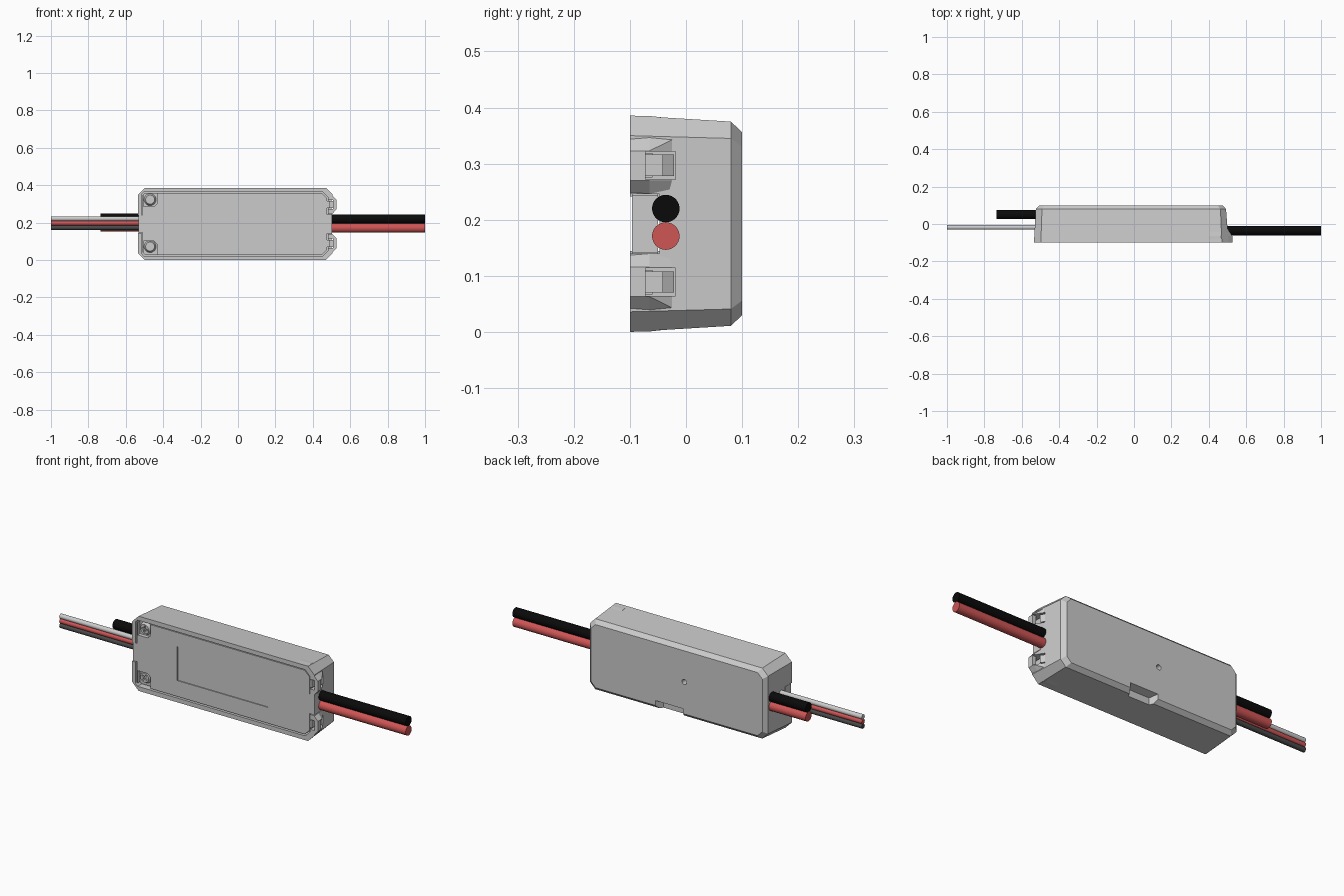
import bpy, bmesh, math

if "Cube" in bpy.data.objects:
    bpy.data.objects.remove(bpy.data.objects["Cube"])

H = 0.386  # case height at the open face


def material(name, rgb):
    m = bpy.data.materials.new(name)
    m.diffuse_color = (*rgb, 1)
    m.use_nodes = True
    m.node_tree.nodes["Principled BSDF"].inputs["Base Color"].default_value = m.diffuse_color
    return m


black = material("black", (0.003, 0.003, 0.003))
red = material("red", (0.62, 0.09, 0.09))
white = material("light_grey", (0.7, 0.7, 0.7))
dark = material("dark_grey", (0.07, 0.07, 0.07))


def loft(name, rings):
    """Closed solid through xz outlines placed at given y: [(y, [(x, z), ...]), ...]"""
    bm = bmesh.new()
    loops = [[bm.verts.new((x, y, z)) for x, z in pts] for y, pts in rings]
    n = len(loops[0])
    for a, b in zip(loops, loops[1:]):
        for i in range(n):
            j = (i + 1) % n
            bm.faces.new((a[i], a[j], b[j], b[i]))
    bm.faces.new(loops[0])
    bm.faces.new(loops[-1])
    bmesh.ops.recalc_face_normals(bm, faces=bm.faces)
    me = bpy.data.meshes.new(name)
    bm.to_mesh(me)
    bm.free()
    ob = bpy.data.objects.new(name, me)
    bpy.context.collection.objects.link(ob)
    return ob


def box(name, x0, x1, y0, y1, z0, z1):
    pts = [(x0, z0), (x1, z0), (x1, z1), (x0, z1)]
    return loft(name, [(y0, pts), (y1, pts)])


def cylinder(name, r, depth, loc, rot, mat=None, sides=32):
    bpy.ops.mesh.primitive_cylinder_add(vertices=sides, radius=r, depth=depth,
                                        location=loc, rotation=rot)
    ob = bpy.context.object
    ob.name = name
    if mat:
        ob.data.materials.append(mat)
    bpy.ops.object.shade_smooth_by_angle(angle=math.radians(35))
    return ob


def boolean(target, other, op='DIFFERENCE'):
    other.hide_render = True
    mod = target.modifiers.new("bool", 'BOOLEAN')
    mod.operation, mod.object, mod.solver = op, other, 'EXACT'
    bpy.context.view_layer.objects.active = target
    bpy.ops.object.modifier_apply(modifier=mod.name)
    bpy.data.objects.remove(other)


def flip(pts):
    return [(x, H - z) for x, z in pts]


def octagon(x0, x1, z0, z1, cl, cr):
    return [(x0 + cl, z0), (x1 - cr, z0), (x1, z0 + cr), (x1, z1 - cr),
            (x1 - cr, z1), (x0 + cl, z1), (x0, z1 - cl), (x0, z0 + cl)]


# Drafted case with a chamfered back
case = loft("case", [
    (-0.10, octagon(-0.535, 0.506, 0, H, 0.037, 0.036)),
    (0.08, octagon(-0.525, 0.492, 0.011, 0.375, 0.033, 0.030)),
    (0.10, octagon(-0.506, 0.473, 0.030, 0.356, 0.027, 0.026))])

# Latch lugs on the right end
lug_full = [(0.40, 0.385), (0.466, 0.385), (0.526, 0.323), (0.526, 0.270), (0.503, 0.246), (0.40, 0.246)]
lug_end = [(0.40, 0.380), (0.462, 0.380), (0.497, 0.345), (0.497, 0.270), (0.494, 0.250), (0.40, 0.250)]
for f in (list, flip):
    boolean(case, loft("lug", [(-0.10, f(lug_full)), (-0.065, f(lug_full)), (-0.02, f(lug_end))]), 'UNION')

# Lid outline, mirrored top to bottom
half = [(-0.533, 0.240), (-0.511, 0.240), (-0.511, 0.345), (-0.498, 0.358), (0.448, 0.358),
        (0.477, 0.330), (0.477, 0.244), (0.503, 0.244)]
outline = half + flip(half)[::-1]
wide = [(x * 1.011, H / 2 + (z - H / 2) * 1.035) for x, z in outline]
boolean(case, loft("lid_seat", [(-0.12, wide), (-0.047, wide)]))

# Latch windows, open to the front and to the end
for f in (list, flip):
    (_, a), (_, b) = f([(0, 0.272), (0, 0.322)])
    z0, z1 = min(a, b), max(a, b)
    boolean(case, box("window", 0.483, 0.56, -0.072, -0.019, z0, z1))
    boolean(case, box("slot", 0.483, 0.507, -0.12, -0.060, z0, z1))
    boolean(case, box("arm_gap", 0.470, 0.49, -0.12, -0.060, z0 + 0.004, z1 - 0.004))

# Pry notch on the lower back edge and small round hole in the back
boolean(case, loft("notch", [
    (0.062, [(-0.035, -0.02), (0.085, -0.02), (0.085, 0.045), (-0.035, 0.045)]),
    (0.110, [(-0.060, -0.02), (0.110, -0.02), (0.110, 0.058), (-0.060, 0.058)])]))
boolean(case, cylinder("back_hole", 0.013, 0.06, (-0.06, 0.1, 0.195), (math.pi / 2, 0, 0)))

# Lid with shallow label recess and screw pockets
lid = loft("lid", [(-0.096, outline), (-0.050, outline)])
boolean(lid, box("label_recess", -0.28, 0.24, -0.12, -0.091, 0.11, 0.285))
pocket = [(-0.506, 0.285), (-0.450, 0.285), (-0.434, 0.300), (-0.434, 0.40), (-0.506, 0.40)]
for f in (list, flip):
    boolean(lid, loft("screw_pocket", [(-0.12, f(pocket)), (-0.076, f(pocket))]))

# Snap hooks
for name, z0 in (("upper_hook", 0.278), ("lower_hook", H - 0.278 - 0.038)):
    box(name + "_arm", 0.472, 0.490, -0.094, -0.021, z0, z0 + 0.038)
    loft(name, [(-0.042, [(0.488, z0), (0.508, z0), (0.508, z0 + 0.038), (0.488, z0 + 0.038)]),
                (-0.021, [(0.488, z0), (0.494, z0), (0.494, z0 + 0.038), (0.488, z0 + 0.038)])])

# Domed cross-head screws
for name, z, turn in (("upper_screw", 0.323, 0.1), ("lower_screw", 0.072, 0.6)):
    bpy.ops.mesh.primitive_cone_add(vertices=32, radius1=0.032, radius2=0.024, depth=0.016,
                                    location=(-0.470, -0.084, z), rotation=(math.pi / 2, 0, 0))
    screw = bpy.context.object
    screw.name = name
    for k in range(2):
        bpy.ops.mesh.primitive_cube_add(size=1, location=(-0.470, -0.092, z),
                                        rotation=(0, turn + k * math.pi / 2, 0))
        bar = bpy.context.object
        bar.scale = (0.034, 0.014, 0.007)
        bpy.context.view_layer.update()
        boolean(screw, bar)

# Wires: name, x range, y, z, radius, colour
wires = [("power_wire_black", 0.45, 1.0, -0.036, 0.220, 0.0245, black),
         ("power_wire_red", 0.45, 1.0, -0.036, 0.171, 0.0245, red),
         ("motor_wire_black", -0.735, -0.48, 0.050, 0.225, 0.0245, black),
         ("motor_wire_red", -0.735, -0.48, 0.050, 0.178, 0.0245, red),
         ("signal_wire_light", -1.0, -0.48, -0.018, 0.221, 0.0125, white),
         ("signal_wire_red", -1.0, -0.48, -0.018, 0.197, 0.0125, red),
         ("signal_wire_dark", -1.0, -0.48, -0.018, 0.173, 0.0125, dark)]
for name, x0, x1, y, z, r, mat in wires:
    cylinder(name, r, x1 - x0, ((x0 + x1) / 2, y, z), (0, math.pi / 2, 0), mat)
